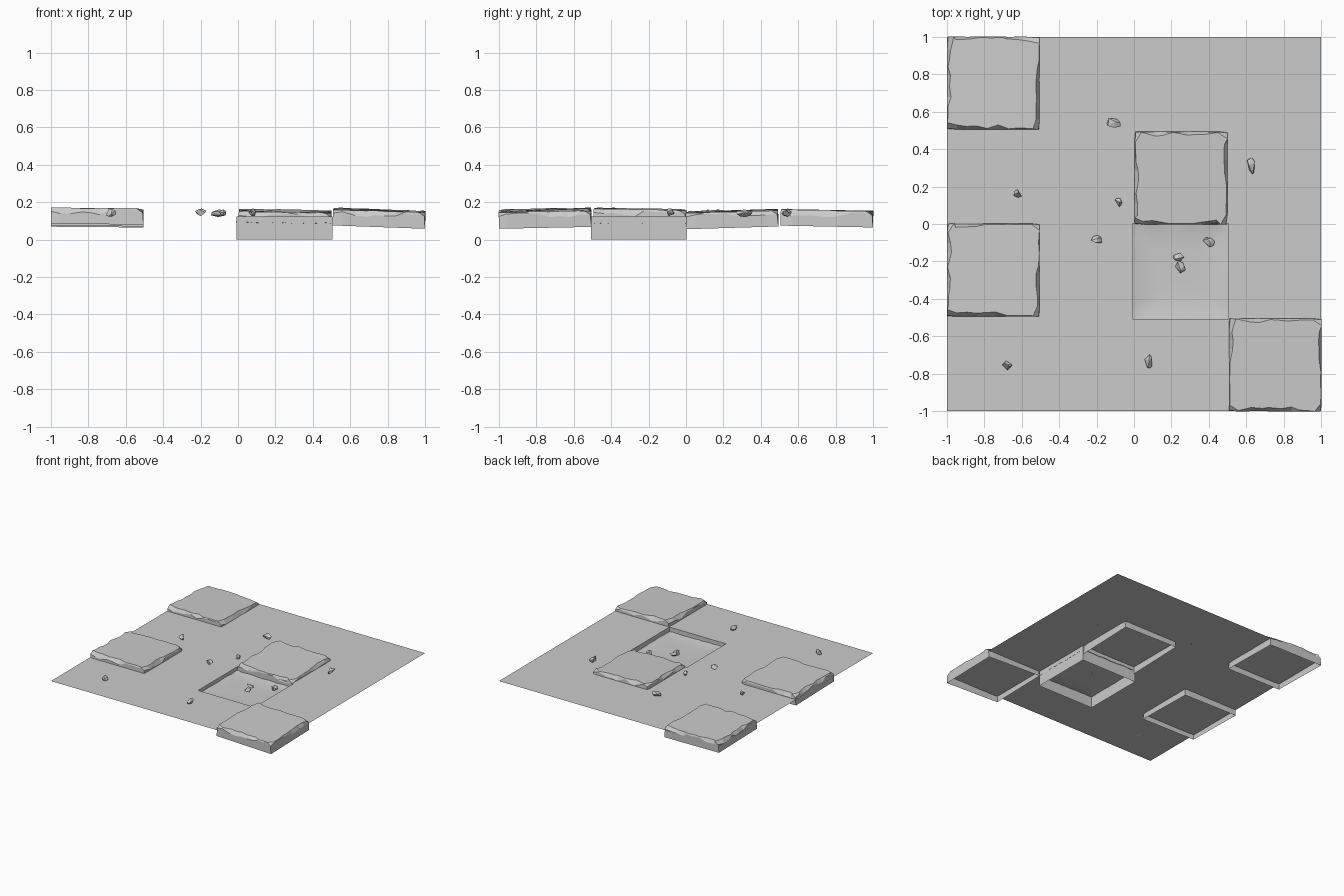
import bpy, bmesh, math, random
from mathutils import Vector

if "Cube" in bpy.data.objects:
    bpy.data.objects.remove(bpy.data.objects["Cube"])

random.seed(7)
GROUND = 0.124


def make_object(name, bm, loc=(0, 0, 0), rot=(0, 0, 0)):
    bmesh.ops.recalc_face_normals(bm, faces=bm.faces)
    me = bpy.data.meshes.new(name)
    bm.to_mesh(me)
    bm.free()
    ob = bpy.data.objects.new(name, me)
    ob.location, ob.rotation_euler = loc, rot
    bpy.context.collection.objects.link(ob)
    return ob


# Ground sheet with a square hole and skirt walls down to z = 0
def ground():
    bm = bmesh.new()
    ring = lambda x0, x1, y0, y1, z: [bm.verts.new(c) for c in
                                      ((x0, y0, z), (x1, y0, z), (x1, y1, z), (x0, y1, z))]
    outer = ring(-1, 1, -1, 1, GROUND)
    rim = ring(-0.008, 0.505, -0.507, 0.002, GROUND)
    low = ring(-0.008, 0.505, -0.507, 0.002, 0)
    for a, b in ((outer, rim), (rim, low)):
        for i in range(4):
            j = (i + 1) % 4
            bm.faces.new((a[i], a[j], b[j], b[i]))
    ob = make_object("ground_sheet", bm)
    # keep the sheet facing up
    if ob.data.polygons[0].normal.z < 0:
        ob.data.flip_normals()


# Softly dished floor of the sunken square
def pit_floor():
    bm = bmesh.new()
    bmesh.ops.create_grid(bm, x_segments=14, y_segments=14, size=0.258)
    for v in bm.verts:
        u, w = v.co.x / 0.258, v.co.y / 0.258
        edge = max(abs(u), abs(w))
        v.co.z = 0.077 + 0.014 * edge ** 4 - 0.003 * u + random.uniform(-.003, .003) * (edge > .99)
    for f in bm.faces:
        f.smooth = True
    ob = make_object("pit_floor", bm, (0.248, -0.252, 0))
    if ob.data.polygons[0].normal.z < 0:
        ob.data.flip_normals()


# Open-bottomed paving slab with chipped upper edges
def slab(name, x, y, slope_x, slope_y, z=0.072):
    n, half, h = 9, 0.2475, 0.085
    corners = [Vector(c) * half for c in ((-1, -1), (1, -1), (1, 1), (-1, 1))]
    bm = bmesh.new()
    base, wall, top = [], [], []
    for s in range(4):
        a, b = corners[s], corners[(s + 1) % 4]
        inward = Vector((-(b - a).y, (b - a).x)).normalized()
        # each side gets one or two wide chips among small nicks
        chips = [(random.uniform(.15, .85), random.uniform(.08, .16)) for _ in range(2)]
        for k in range(n):
            t = min(max((k + random.uniform(-.3, .3)) / n, 0), 1) if k else 0
            p = a.lerp(b, t)
            big = any(abs(t - c) < w for c, w in chips)
            inset = random.uniform(.012, .024) if big else random.uniform(.002, .007)
            drop = random.uniform(.02, .036) if big else random.uniform(.004, .012)
            if k == 0:
                side = (corners[s - 1] - a).normalized()
                q = p + (inward + side) * 0.018
                p2 = p + (inward + side) * 0.003
                drop = 0.02
            else:
                q, p2 = p + inward * inset, p
                q.x = max(-half + .012, min(half - .012, q.x)) if s % 2 == 0 else q.x
                q.y = max(-half + .012, min(half - .012, q.y)) if s % 2 else q.y
            base.append(bm.verts.new((p.x, p.y, 0)))
            wall.append(bm.verts.new((p2.x, p2.y, h - drop)))
            top.append(bm.verts.new((q.x, q.y, h + random.uniform(-.002, .003))))
    m = len(base)
    for a, b in ((base, wall), (wall, top)):
        for i in range(m):
            j = (i + 1) % m
            bm.faces.new((a[i], a[j], b[j], b[i]))
    bm.faces.new(top)
    ob = make_object(name, bm, (x, y, z), (math.atan(slope_y), -math.atan(slope_x), 0))
    if ob.data.polygons[-1].normal.z < 0:
        ob.data.flip_normals()


# Small faceted stone
def pebble(i, x, y, sx, sy, z, turn=0.0, sz=0.042):
    bm = bmesh.new()
    pts = []
    for k in range(13):
        d = Vector([random.gauss(0, 1) for _ in range(3)]).normalized()
        pts.append(bm.verts.new((d.x * sx * .54, d.y * sy * .54, d.z * sz * .52)))
    res = bmesh.ops.convex_hull(bm, input=pts)
    loose = [v for v in bm.verts if not v.link_faces]
    bmesh.ops.delete(bm, geom=loose, context='VERTS')
    make_object(f"pebble_{i}", bm, (x, y, z), (0, 0, turn))


ground()
pit_floor()
slab("slab_back_left", -0.7525, 0.7525, -0.008, -0.02, 0.072)
slab("slab_left", -0.7525, -0.2475, -0.012, -0.02, 0.078)
slab("slab_middle", 0.25, 0.2475, -0.02, 0.03, 0.068)
slab("slab_front_right", 0.7525, -0.7525, -0.036, 0.02, 0.072)

stones = [(-.11, .54, .085, .05, .142, -.2), (-.62, .165, .048, .045, .142, 0),
          (-.087, .113, .05, .045, .142, .5), (.625, .31, .045, .09, .142, .1),
          (-.2, -.085, .058, .048, .146, -.2), (.397, -.1, .062, .055, .098, .2),
          (.24, -.177, .058, .045, .105, 0), (.246, -.228, .045, .075, .09, .5),
          (-.68, -.755, .058, .05, .142, .3), (.078, -.735, .042, .072, .146, 0)]
for i, (x, y, sx, sy, z, turn) in enumerate(stones, 1):
    pebble(i, x, y, sx, sy, z, turn)
